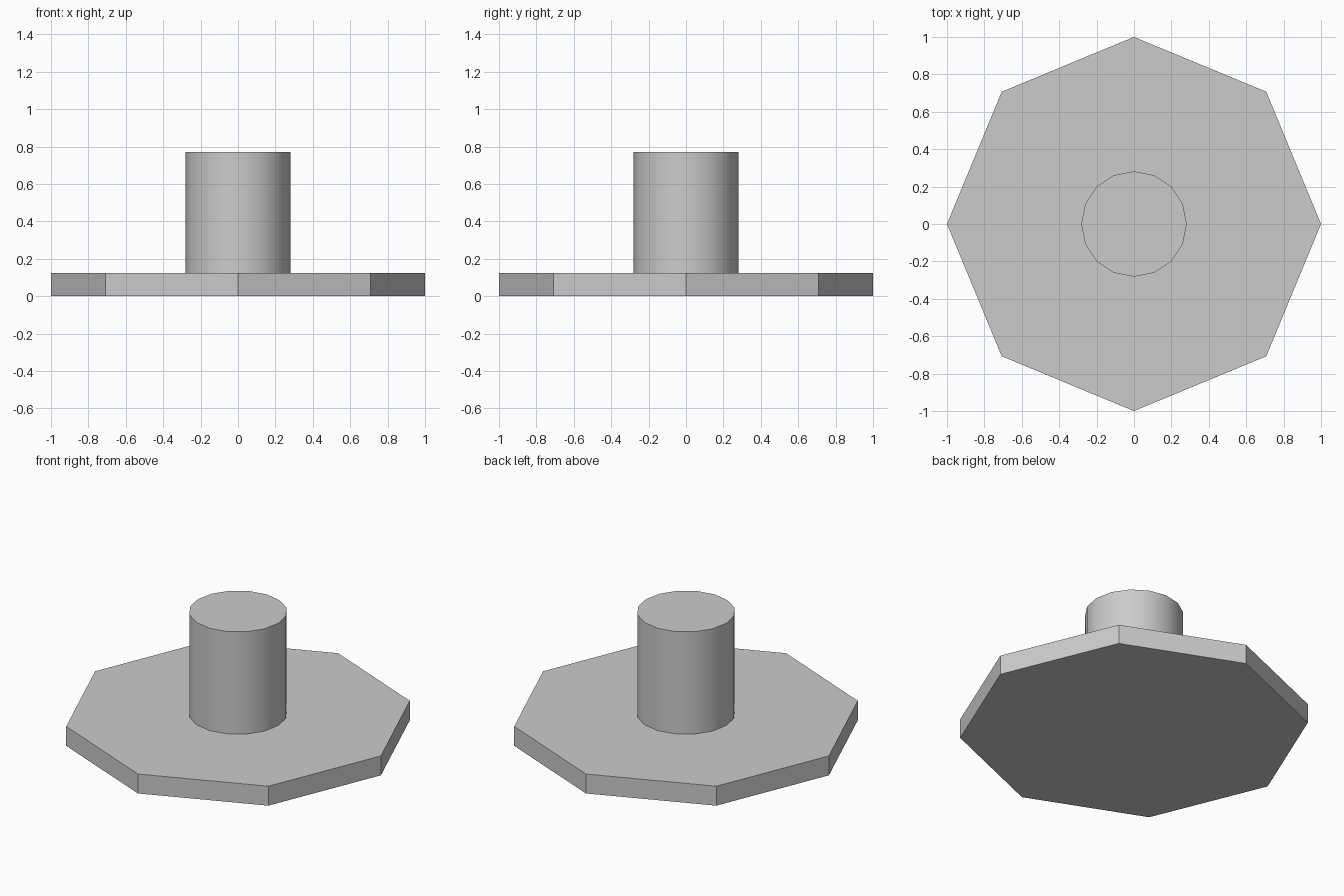
import bpy
import math

cube = bpy.data.objects.get("Cube")
if cube:
    bpy.data.objects.remove(cube, do_unlink=True)

# Single neutral grey
GREY = (0.6, 0.6, 0.6, 1.0)
grey = bpy.data.materials.new("light_grey")
grey.use_nodes = True
grey.diffuse_color = GREY
grey.node_tree.nodes["Principled BSDF"].inputs["Base Color"].default_value = GREY


def prism(name, sides, radius, bottom, top):
    """Upright closed cylinder spanning bottom to top."""
    bpy.ops.mesh.primitive_cylinder_add(
        vertices=sides, radius=radius, depth=top - bottom,
        location=(0, 0, (bottom + top) / 2))
    obj = bpy.context.object
    obj.name = obj.data.name = name
    obj.data.materials.append(grey)
    return obj


BASE_TOP = 0.123

# Flat octagonal base with corners on the axes
prism("base_plate", 8, 1.0, 0, BASE_TOP)

# Round upright post, smooth around its side with a sharp rim
post = prism("post", 16, 0.282, BASE_TOP, 0.77)
bpy.ops.object.shade_smooth_by_angle(angle=math.radians(30))
